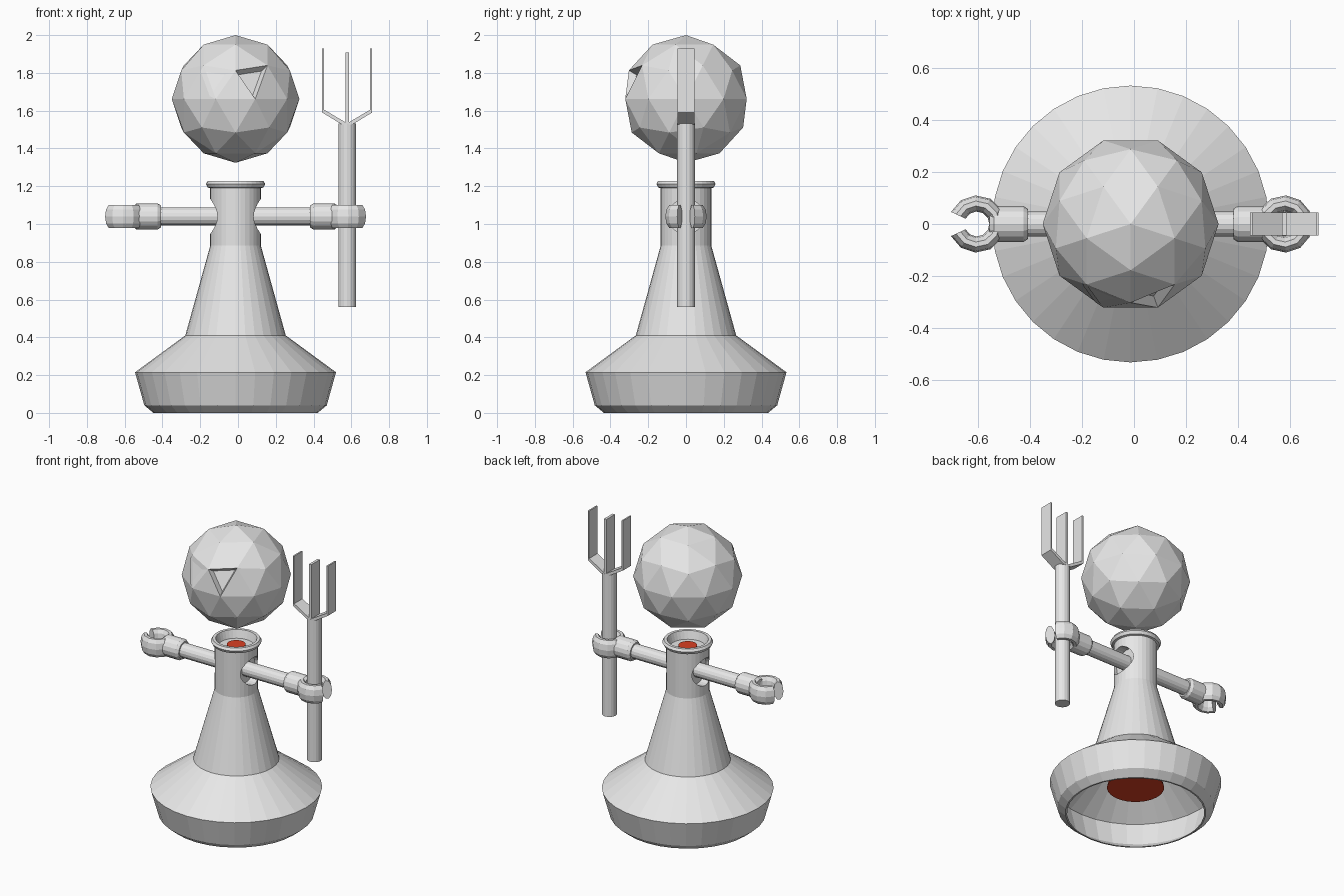
import bpy, bmesh, math
from mathutils import Matrix, Vector

if "Cube" in bpy.data.objects:
    bpy.data.objects.remove(bpy.data.objects["Cube"])

X0 = -0.013          # body axis
ARM_Z = 1.04         # arm height
GRIP = 0.591         # distance from body axis to the hand centre


def material(name, rgb):
    m = bpy.data.materials.new(name)
    m.diffuse_color = (*rgb, 1)
    m.use_nodes = True
    m.node_tree.nodes["Principled BSDF"].inputs["Base Color"].default_value = m.diffuse_color
    return m


GREY = material("light_grey", (0.8, 0.8, 0.8))
RED = material("red", (0.7, 0.05, 0.016))


def finish(bm, name, mat, matrix=None):
    if matrix is not None:
        bm.transform(matrix)
    bmesh.ops.recalc_face_normals(bm, faces=bm.faces)
    me = bpy.data.meshes.new(name)
    bm.to_mesh(me)
    bm.free()
    me.materials.append(mat)
    ob = bpy.data.objects.new(name, me)
    bpy.context.collection.objects.link(ob)
    return ob


def skin(bm, rings):
    """Join equal rings of points into a capped skin."""
    vs = [[bm.verts.new(p) for p in r] for r in rings]
    n = len(vs[0])
    for a, b in zip(vs, vs[1:]):
        for i in range(n):
            j = (i + 1) % n
            bm.faces.new((a[i], a[j], b[j], b[i]))
    bm.faces.new(vs[0])
    bm.faces.new(vs[-1])


def lathe(name, profile, mat, n=32, matrix=None):
    """Turn a (radius, height) profile round z."""
    bm = bmesh.new()
    skin(bm, [[(r * math.cos(2 * math.pi * i / n), r * math.sin(2 * math.pi * i / n), z)
               for i in range(n)] for r, z in profile])
    return finish(bm, name, mat, matrix)


AXIS = Matrix.Translation((X0, 0, 0))
SIDEWAYS = Matrix.Rotation(math.pi / 2, 4, 'Y')   # z axis -> x axis


def side_matrix(s):
    """Arm space: distance from the body axis runs along +x (s=1) or -x (s=-1)."""
    return Matrix.Translation((X0, 0, ARM_Z)) @ Matrix.Diagonal((s, 1, 1, 1))


# Body: hollow flared base, tapered trunk, neck with a dished rim
body = lathe("body", [
    (0.23, 0.40), (0.258, 0.40), (0.515, 0.212), (0.472, 0.045), (0.425, 0.0),
    (0.435, 0.0), (0.483, 0.04), (0.532, 0.215), (0.266, 0.41), (0.134, 0.885),
    (0.134, 1.19), (0.147, 1.193), (0.157, 1.212), (0.147, 1.228), (0.128, 1.228),
    (0.112, 1.175)], GREY, matrix=AXIS)

# Round shoulder sockets cut into both sides of the neck
for s in (-1, 1):
    cutter = lathe("socket_cutter", [(0.093, 0.075), (0.093, 0.3)], GREY, 24,
                   side_matrix(s) @ SIDEWAYS)
    cutter.hide_render = True
    mod = body.modifiers.new("socket", 'BOOLEAN')
    mod.object, mod.operation, mod.solver = cutter, 'DIFFERENCE', 'EXACT'
    bpy.context.view_layer.objects.active = body
    bpy.ops.object.modifier_apply(modifier=mod.name)
    bpy.data.objects.remove(cutter)

# Red core pieces showing in the base and in the neck
lathe("base_core", [(0.177, 0.178), (0.12, 0.402)], RED, matrix=AXIS)
lathe("neck_core", [(0.058, 1.17), (0.058, 1.188)], RED, 16, AXIS)

# Head: low-poly ball with two sunken triangular eyes
R = 0.338
bm = bmesh.new()
bmesh.ops.create_icosphere(bm, subdivisions=2, radius=R)
bm.transform(Matrix.Rotation(-math.pi / 2, 4, 'Z'))
for s in (-1, 1):
    target = Vector((0.27 * s, -0.844, 0.324)) * R
    face = min(bm.faces, key=lambda f: (f.calc_center_median() - target).length)
    c, nrm = face.calc_center_median(), face.normal.copy()
    inner = bmesh.ops.extrude_discrete_faces(bm, faces=[face])["faces"][0]
    for v in inner.verts:
        v.co = c + (v.co - c) * 0.75 - nrm * 0.04
finish(bm, "head", GREY, Matrix.Translation((X0, 0, 1.662)))

# Arms: rod, cuff and an open C-shaped hand on each side
for s, side in ((-1, "left"), (1, "right")):
    m = side_matrix(s)
    lathe(side + "_arm", [(0.048, 0.06), (0.048, 0.42)], GREY, 16, m @ SIDEWAYS)
    lathe(side + "_cuff", [(0.058, 0.395), (0.069, 0.412), (0.069, 0.525), (0.055, 0.542)],
          GREY, 16, m @ SIDEWAYS)
    bm = bmesh.new()
    rings = []
    for k in range(11):
        a = math.radians(25 + 31 * k)
        ring = []
        for i in range(10):
            t = 2 * math.pi * i / 10
            r = 0.079 + 0.031 * math.cos(t)
            ring.append((GRIP + r * math.cos(a), r * math.sin(a), 0.064 * math.sin(t)))
        rings.append(ring)
    skin(bm, rings)
    finish(bm, side + "_hand", GREY, m)

# Fork: round shaft with three flat tines
FORK = Matrix.Translation((X0 + GRIP, 0, 0))
lathe("fork_shaft", [(0.047, 0.56), (0.047, 1.533)], GREY, 16, FORK)


def plate(name, outline, s=1):
    """Extrude an (x, z) outline across the width of the fork."""
    bm = bmesh.new()
    skin(bm, [[(s * x, y, z) for x, z in outline] for y in (-0.045, 0.045)])
    finish(bm, name, GREY, FORK)


plate("middle_tine", [(-0.009, 1.53), (0.009, 1.53), (0.009, 1.907), (-0.009, 1.907)])
for s, side in ((-1, "left"), (1, "right")):
    plate(side + "_tine", [(0.0, 1.528), (0.03, 1.528), (0.132, 1.59), (0.132, 1.93),
                           (0.122, 1.93), (0.122, 1.605), (0.0, 1.533)], s)
